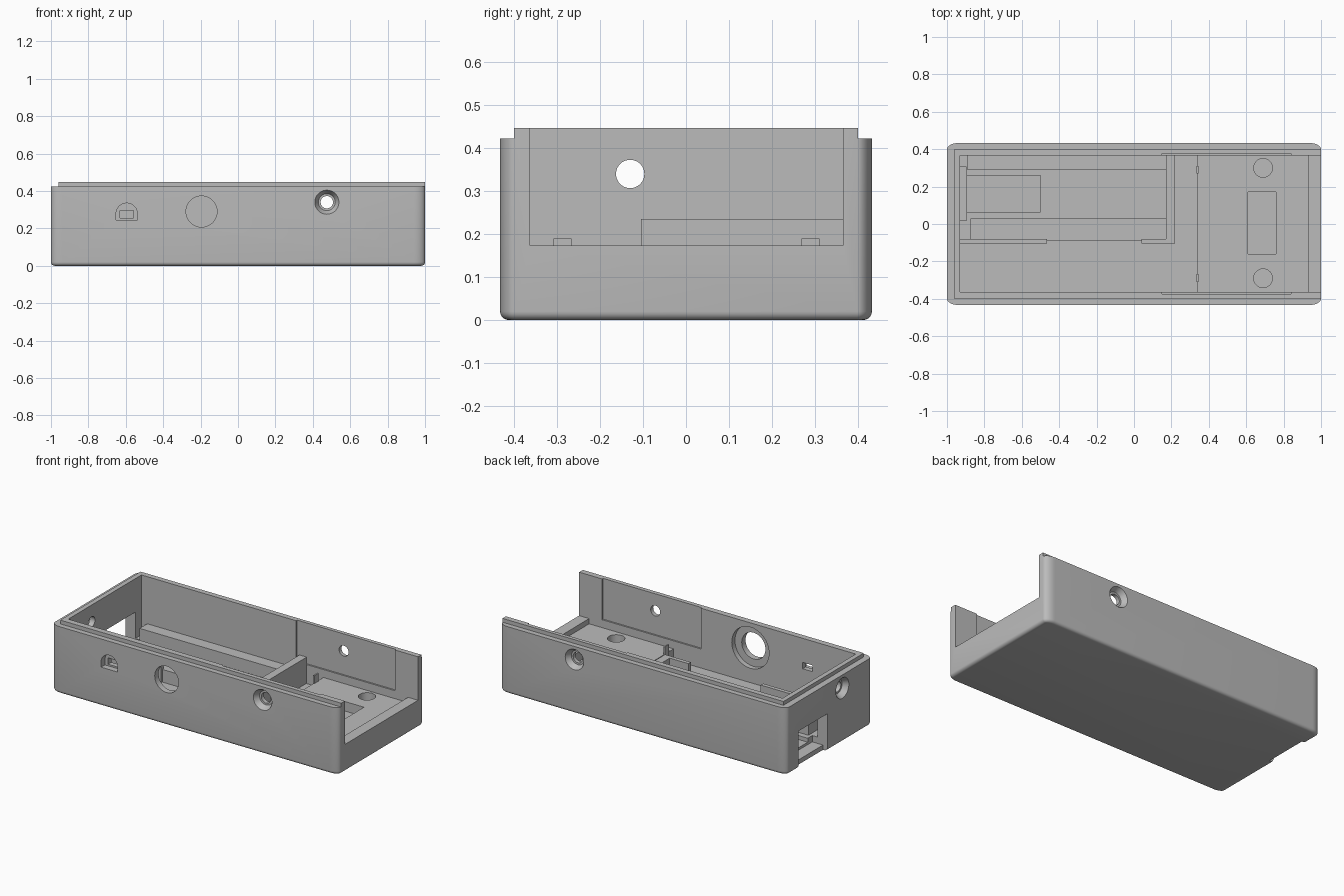
import bpy, bmesh, math
from mathutils import Matrix, Vector

old = bpy.data.objects.get("Cube")
if old:
    bpy.data.objects.remove(old, do_unlink=True)

grey = bpy.data.materials.new("plain_grey")
grey.use_nodes = True
colour = (0.5, 0.5, 0.5, 1)
grey.diffuse_color = colour
grey.node_tree.nodes["Principled BSDF"].inputs["Base Color"].default_value = colour


def finish(name, bm):
    bmesh.ops.recalc_face_normals(bm, faces=bm.faces)
    mesh = bpy.data.meshes.new(name)
    bm.to_mesh(mesh)
    bm.free()
    mesh.materials.append(grey)
    ob = bpy.data.objects.new(name, mesh)
    bpy.context.collection.objects.link(ob)
    return ob


def box(name, x, y, z):
    bm = bmesh.new()
    bmesh.ops.create_cube(bm, size=1)
    for v in bm.verts:
        v.co = [r[0] + (c + 0.5) * (r[1] - r[0]) for c, r in zip(v.co, (x, y, z))]
    return finish(name, bm)


def cone(name, start, end, r1, r2):
    """Round bar from start to end."""
    a, b = Vector(start), Vector(end)
    turn = (b - a).to_track_quat("Z", "Y").to_matrix().to_4x4()
    bm = bmesh.new()
    bmesh.ops.create_cone(bm, cap_ends=True, segments=40, radius1=r1, radius2=r2,
                          depth=(b - a).length, matrix=Matrix.Translation((a + b) / 2) @ turn)
    return finish(name, bm)


def cut(target, cutter):
    mod = target.modifiers.new("cut", "BOOLEAN")
    mod.operation = "DIFFERENCE"
    mod.solver = "EXACT"
    mod.object = cutter
    bpy.context.view_layer.objects.active = target
    bpy.ops.object.modifier_apply(modifier=mod.name)
    bpy.data.objects.remove(cutter, do_unlink=True)


def outline(inset, steps=8):
    """Rounded rectangle, with corners longer along x."""
    rx, ry = 0.06, 0.035
    pts = []
    for q, (sx, sy) in enumerate(((1, 1), (-1, 1), (-1, -1), (1, -1))):
        for i in range(steps + 1):
            a = math.pi / 2 * (q + i / steps)
            pts.append((sx * (1 - rx) + (rx - inset) * math.cos(a),
                        sy * (0.433 - ry) + (ry - inset) * math.sin(a)))
    return pts


# Outer case with a rounded bottom edge
bm = bmesh.new()
levels = [(0.02 * (1 - math.sin(t)), 0.02 * (1 - math.cos(t)))
          for t in (math.pi / 2 * i / 5 for i in range(6))]
levels = [(inset, z) for inset, z in levels]
rings = []
for inset, z in [(0.02 - i, 0.02 - z) for i, z in reversed(levels)][::-1]:
    rings.append((inset, z))
rings = sorted([(0.02 * (1 - math.sin(t)), 0.02 * (1 - math.cos(t)))
                for t in (math.pi / 2 * i / 5 for i in range(6))], key=lambda r: r[1])
rings.append((0, 0.447))
loops = [[bm.verts.new((x, y, z)) for x, y in outline(i)] for i, z in rings]
for low, high in zip(loops, loops[1:]):
    n = len(low)
    for k in range(n):
        bm.faces.new((low[k], low[(k + 1) % n], high[(k + 1) % n], high[k]))
bm.faces.new(loops[0][::-1])
bm.faces.new(loops[-1])
case = finish("case", bm)

# Rebate that leaves a lip along the rim
for s in (-1, 1):
    cut(case, box("rebate", (-1.1, 1.1), sorted((s * 0.4, s * 0.5)), (0.423, 0.5)))
cut(case, box("rebate_end", (-1.1, -0.96), (-0.5, 0.5), (0.423, 0.5)))

# Hollow interior, stepped right-hand floor and open end
cut(case, box("cavity", (-0.93, 0.34), (-0.363, 0.366), (0.07, 0.6)))
cut(case, box("right_cavity", (0.33, 0.93), (-0.363, 0.366), (0.14, 0.6)))
cut(case, box("open_end", (0.9, 1.1), (-0.363, 0.366), (0.173, 0.6)))

# Shallow panel recesses in both long walls
cut(case, box("panel_recesses", (0.15, 0.84), (-0.373, 0.376), (0.19, 0.6)))

# Pockets in the right floor
for y in (-0.29, 0.3):
    cut(case, cone("round_pocket", (0.69, y, 0.08), (0.69, y, 0.2), 0.05, 0.05))
cut(case, box("long_pocket", (0.61, 0.76), (-0.16, 0.17), (0.08, 0.2)))

# Countersunk screw holes in the three walls
for start, end in (((0.475, -0.434, 0.34), (0.475, -0.34, 0.34)),
                   ((0.475, 0.434, 0.34), (0.475, 0.34, 0.34)),
                   ((-1.001, -0.13, 0.34), (-0.9, -0.13, 0.34))):
    a, b = Vector(start), Vector(end)
    d = (b - a).normalized()
    cut(case, cone("screw_hole", a - d * 0.01, b, 0.033, 0.033))
    cut(case, cone("countersink", a, a + d * 0.035, 0.065, 0.045))

# Large round opening with an inner counterbore
cut(case, cone("round_opening", (-0.195, -0.5, 0.29), (-0.195, -0.3, 0.29), 0.083, 0.083))
cut(case, cone("counterbore", (-0.195, -0.395, 0.29), (-0.195, -0.3, 0.29), 0.13, 0.13))

# Small port: arched outer recess and a rectangular slot
bm = bmesh.new()
arch = [(-0.652, 0.245), (-0.538, 0.245)]
arch += [(-0.595 + 0.057 * math.cos(a), 0.278 + 0.057 * math.sin(a))
         for a in (math.pi * i / 16 for i in range(17))]
face = bm.faces.new([bm.verts.new((x, -0.45, z)) for x, z in arch])
move = bmesh.ops.extrude_face_region(bm, geom=[face])["geom"]
bmesh.ops.translate(bm, vec=(0, 0.055, 0),
                    verts=[g for g in move if isinstance(g, bmesh.types.BMVert)])
cut(case, finish("port_recess", bm))
cut(case, box("port_slot", (-0.63, -0.56), (-0.5, -0.3), (0.255, 0.295)))

# Cable doorway in the left-hand end wall
cut(case, box("doorway", (-1.1, -0.895), (0.02, 0.305), (0.03, 0.235)))
cut(case, box("doorway_lip", (-1.1, -0.97), (0.02, 0.305), (-0.1, 0.1)))
cut(case, box("floor_recess", (-0.94, -0.5), (0.065, 0.26), (0.045, 0.2)))

# Board tray: two rails, a partition and its short return walls
box("front_rail", (-0.875, 0.18), (-0.09, 0.03), (0.06, 0.15))
box("back_rail", (-0.89, 0.18), (0.29, 0.37), (0.06, 0.15))
box("partition", (0.17, 0.22), (-0.105, 0.37), (0.06, 0.235))
box("right_return", (0.04, 0.18), (-0.105, -0.08), (0.06, 0.235))
box("left_return", (-0.935, -0.465), (-0.105, -0.08), (0.06, 0.235))

# Little tabs at the floor step
for name, y in (("front_tab", -0.288), ("back_tab", 0.29)):
    box(name, (0.335, 0.345), (y - 0.021, y + 0.021), (0.1, 0.19))

# Smooth rounded parts of the case
bpy.ops.object.select_all(action="DESELECT")
case.select_set(True)
bpy.context.view_layer.objects.active = case
bpy.ops.object.shade_smooth_by_angle(angle=math.radians(30))
